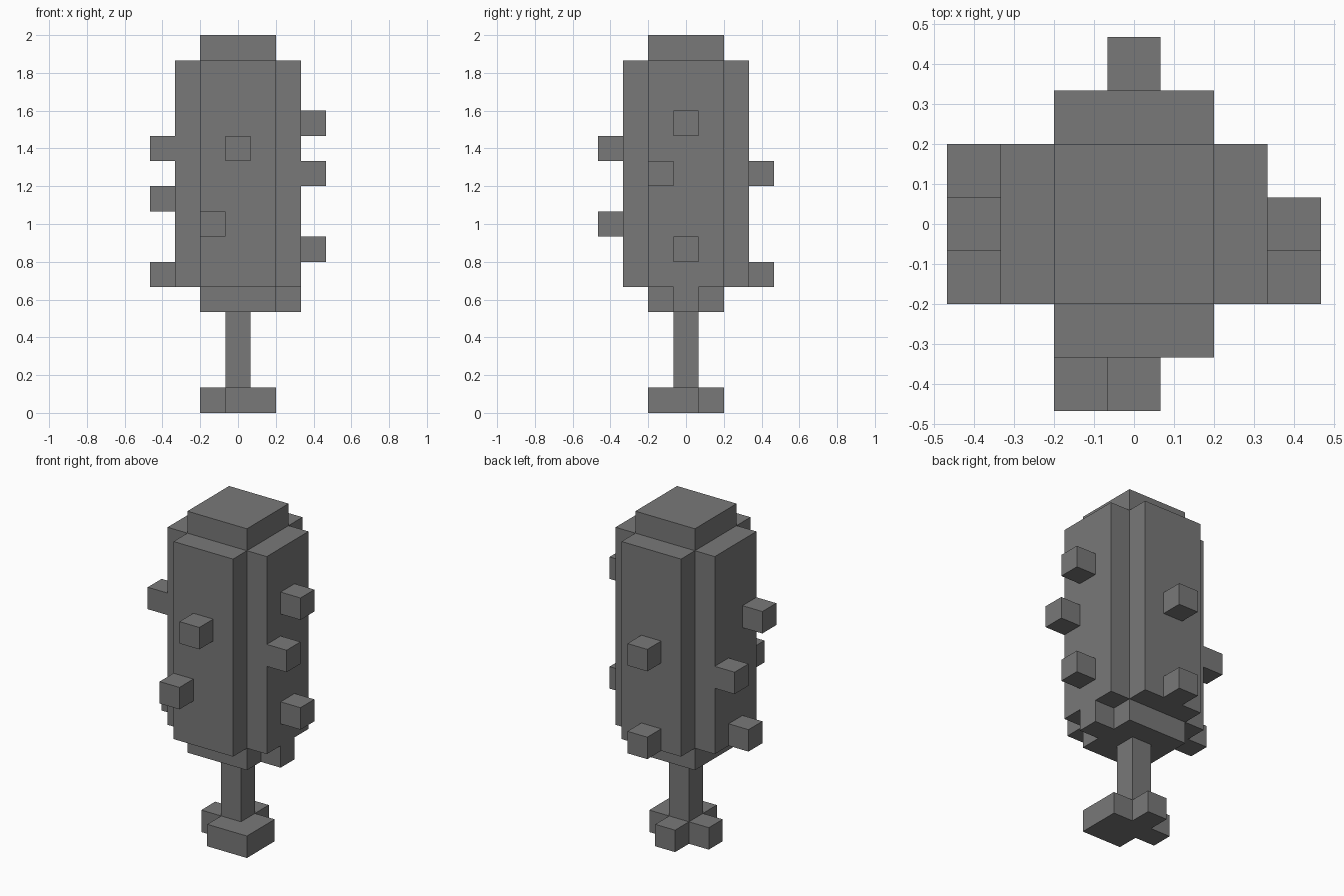
import bpy, bmesh
from math import radians
from mathutils import Vector

if "Cube" in bpy.data.objects:
    bpy.data.objects.remove(bpy.data.objects["Cube"])

U = 2 / 15  # edge of one block; the model is 15 blocks tall

# dark grey for the whole model
grey = bpy.data.materials.new("dark_grey")
grey.diffuse_color = (0.19, 0.19, 0.19, 1)
grey.use_nodes = True
grey.node_tree.nodes["Principled BSDF"].inputs["Base Color"].default_value = grey.diffuse_color


def box(x0, x1, y0, y1, z0, z1):
    """All block cells in an inclusive range."""
    return {(x, y, z) for x in range(x0, x1 + 1)
            for y in range(y0, y1 + 1) for z in range(z0, z1 + 1)}


parts = {
    # foot: a plus shape with one filled corner
    "foot": box(-1, 1, 0, 0, 0, 0) | box(0, 0, -1, 1, 0, 0) | {(1, -1, 0)},
    "stem": box(0, 0, 0, 0, 1, 3),
    # trunk: square core with four thick side panels and one low lump
    "trunk": (box(-1, 1, -1, 1, 4, 14) | box(-2, 2, -1, 1, 5, 13)
              | box(-1, 1, -2, 2, 5, 13) | {(2, 0, 4)}),
    # spikes on each face
    "front_spikes": {(0, -3, 10), (-1, -3, 7)},
    "back_spikes": {(0, 3, 9), (0, 3, 5)},
    "right_spikes": {(3, 0, 11), (3, -1, 9), (3, 0, 6)},
    "left_spikes": {(-3, -1, 10), (-3, 1, 8), (-3, 0, 5)},
}
filled = set().union(*parts.values())


def build(name, cells):
    """Make an object from the exposed sides of its blocks."""
    bm = bmesh.new()
    for cell in cells:
        centre = Vector(cell) + Vector((0, 0, 0.5))
        for axis in range(3):
            for sign in (-1, 1):
                n = Vector((0, 0, 0))
                n[axis] = sign
                if tuple(int(c + d) for c, d in zip(cell, n)) in filled:
                    continue
                a = Vector((0, 0, 0))
                a[(axis + 1) % 3] = 0.5
                b = n.cross(a)
                mid = centre + n * 0.5
                bm.faces.new([bm.verts.new((mid + c) * U)
                              for c in (-a - b, a - b, a + b, b - a)])
    bmesh.ops.remove_doubles(bm, verts=bm.verts, dist=0.001)
    # merge coplanar squares into large flat faces
    bmesh.ops.dissolve_limit(bm, angle_limit=radians(1), verts=bm.verts, edges=bm.edges)
    mesh = bpy.data.meshes.new(name)
    bm.to_mesh(mesh)
    bm.free()
    mesh.materials.append(grey)
    bpy.context.collection.objects.link(bpy.data.objects.new(name, mesh))


for part_name, part_cells in parts.items():
    build(part_name, part_cells)
